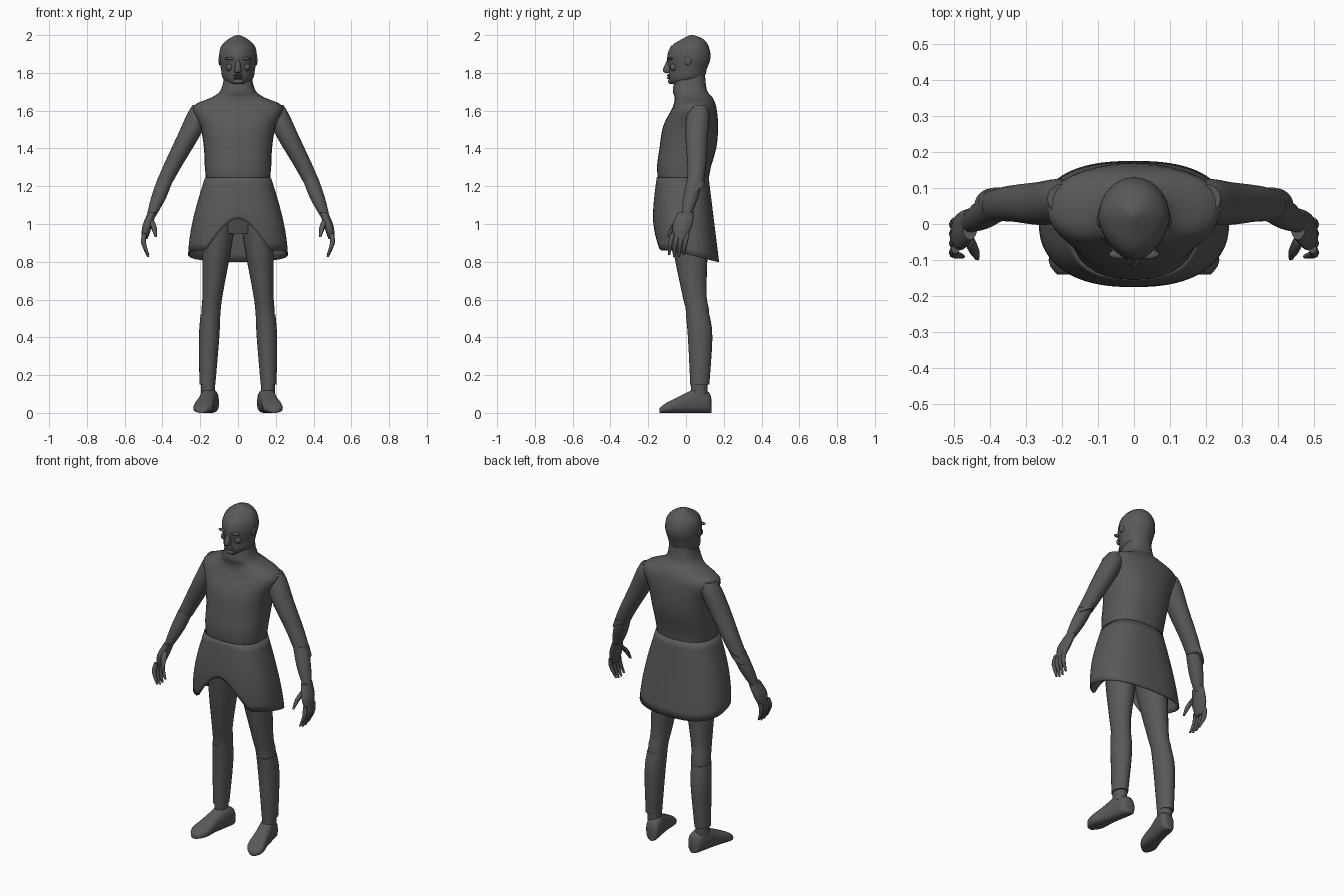
import bpy, bmesh, math
from mathutils import Vector

cube = bpy.data.objects.get("Cube")
if cube:
    bpy.data.objects.remove(cube)

GREY = (0.1, 0.1, 0.1, 1)
mat = bpy.data.materials.new("charcoal_grey")
mat.use_nodes = True
mat.diffuse_color = GREY
bsdf = next(n for n in mat.node_tree.nodes if n.type == 'BSDF_PRINCIPLED')
bsdf.inputs["Base Color"].default_value = GREY


def finish(name, bm, mirror=False):
    """Turn a bmesh into a smooth-shaded object, optionally mirrored across x."""
    bmesh.ops.recalc_face_normals(bm, faces=bm.faces)
    mesh = bpy.data.meshes.new(name)
    bm.to_mesh(mesh)
    bm.free()
    mesh.materials.append(mat)
    obj = bpy.data.objects.new(name, mesh)
    bpy.context.collection.objects.link(obj)
    bpy.ops.object.select_all(action='DESELECT')
    obj.select_set(True)
    bpy.context.view_layer.objects.active = obj
    bpy.ops.object.shade_smooth_by_angle(angle=math.radians(50))
    if mirror:
        obj.modifiers.new("Mirror", 'MIRROR')
    return obj


def power(value, exponent):
    return math.copysign(abs(value) ** exponent, value)


def bridge(bm, rings):
    count = len(rings[0])
    for lower, upper in zip(rings, rings[1:]):
        for i in range(count):
            j = (i + 1) % count
            bm.faces.new((lower[i], lower[j], upper[j], upper[i]))


def smooth_keys(keys, steps):
    """Pass a Catmull-Rom curve through the key sections."""
    keys = [Vector(k) for k in keys]
    padded = [keys[0], *keys, keys[-1]]
    result = []
    for a, b, c, d in zip(padded, padded[1:], padded[2:], padded[3:]):
        for step in range(steps):
            t = step / steps
            bend = (a - b * 2.5 + c * 2 - d / 2) + (b * 1.5 - c * 1.5 + d / 2 - a / 2) * t
            result.append(b + (c - a) * (t / 2) + bend * t * t)
    return result + [keys[-1]]


def ring(place, half, front, back, x=0):
    return place, half, front, back, x


def loft(name, keys, along='z', sides=24, steps=3, square=1, egg=0, slant=0, mirror=False):
    """Skin rounded sections; egg narrows the front, slant tips sections sideways."""
    bm = bmesh.new()
    rings = []
    for place, half, front, back, x in smooth_keys(keys, steps):
        verts = []
        for i in range(sides):
            angle = math.tau * i / sides
            c, s = power(math.cos(angle), square), power(math.sin(angle), square)
            dx = half * c * (1 + egg * min(s, 0))
            v = (front + back) / 2 + (back - front) / 2 * s
            co = (x + dx, v, place - slant * dx) if along == 'z' else (x + dx, place, v)
            verts.append(bm.verts.new(co))
        rings.append(verts)
    bridge(bm, rings)
    bm.faces.new(rings[0])
    bm.faces.new(rings[-1])
    return finish(name, bm, mirror)


def limb(name, path, deep=1, **options):
    """Mirrored pair of tubes through (x, y, z, radius) points."""
    keys = [ring(z, r, y - r * deep, y + r * deep, x) for x, y, z, r in path]
    loft(name, keys, mirror=True, **options)


def blob(name, place, size, mirror=False):
    bm = bmesh.new()
    bmesh.ops.create_uvsphere(bm, u_segments=12, v_segments=8, radius=1)
    for v in bm.verts:
        v.co = [p + s * c for p, s, c in zip(place, size, v.co)]
    finish(name, bm, mirror)


# Torso with sloping shoulders and neck
loft("torso", [
    ring(0.95, half=0.12, front=-0.06, back=0.11),
    ring(1.24, half=0.17, front=-0.15, back=0.12),
    ring(1.4, half=0.18, front=-0.14, back=0.16),
    ring(1.52, half=0.2, front=-0.12, back=0.17),
    ring(1.62, half=0.24, front=-0.07, back=0.16),
    ring(1.67, half=0.14, front=-0.06, back=0.14),
    ring(1.71, half=0.09, front=-0.07, back=0.11),
    ring(1.8, half=0.07, front=-0.05, back=0.1),
], sides=32, square=0.85)

# Head, narrower towards the face
loft("head", [
    ring(1.74, half=0.04, front=-0.08, back=0.01),
    ring(1.77, half=0.08, front=-0.09, back=0.09),
    ring(1.82, half=0.09, front=-0.09, back=0.11),
    ring(1.88, half=0.1, front=-0.1, back=0.13),
    ring(1.94, half=0.09, front=-0.08, back=0.12),
    ring(1.98, half=0.05, front=-0.02, back=0.09),
    ring(2, half=0.01, front=0.02, back=0.04),
], sides=28, egg=0.2)

# Face details
loft("nose", [
    ring(1.8, half=0.015, front=-0.11, back=-0.07),
    ring(1.815, half=0.018, front=-0.125, back=-0.07),
    ring(1.87, half=0.01, front=-0.1, back=-0.07),
], sides=10)
for name, height in (("upper_lip", 1.787), ("lower_lip", 1.774)):
    blob(name, (0, -0.086, height), (0.026, 0.016, 0.007))
blob("chin", (0, -0.08, 1.755), (0.03, 0.015, 0.014))
blob("brows", (0.04, -0.084, 1.875), (0.03, 0.014, 0.008), mirror=True)
blob("cheeks", (0.045, -0.065, 1.83), (0.02, 0.02, 0.02), mirror=True)
blob("ears", (0.096, 0.01, 1.865), (0.008, 0.02, 0.025), mirror=True)

# Upper arms, slanted elbow cuffs and forearms
limb("upper_arms", [
    (0.2, 0.07, 1.63, 0.04), (0.21, 0.065, 1.58, 0.06), (0.26, 0.057, 1.47, 0.06),
    (0.34, 0.057, 1.32, 0.05), (0.39, 0.05, 1.22, 0.043)])
limb("elbow_cuffs", [(0.38, 0.055, 1.25, 0.047), (0.394, 0.05, 1.21, 0.049)], slant=0.55)
limb("forearms", [(0.38, 0.05, 1.25, 0.042), (0.42, 0.025, 1.14, 0.04), (0.46, 0, 1.04, 0.024)])

# Hands: palm, four curled fingers and thumb
limb("palms", [(0.455, 0, 1.06, 0.022), (0.48, -0.02, 0.99, 0.026), (0.495, -0.03, 0.92, 0.016)],
     deep=2)
for i, finger in enumerate(("index", "middle", "ring", "little")):
    y = 0.026 * i - 0.07
    tip = 0.82 + 0.01 * abs(i - 1.5)
    limb(finger + "_fingers", [
        (0.495, y, 0.95, 0.012), (0.5, y - 0.012, 0.9, 0.013), (0.475, y - 0.02, tip, 0.006),
    ], sides=8)
limb("thumbs", [(0.46, -0.04, 1.02, 0.015), (0.445, -0.07, 0.98, 0.015), (0.435, -0.095, 0.93, 0.006)],
     sides=8)

# Legs and shin guards
limb("legs", [
    (0.1, 0.015, 1, 0.085), (0.115, 0.025, 0.84, 0.074), (0.135, 0.045, 0.62, 0.053),
    (0.145, 0.064, 0.5, 0.05), (0.16, 0.07, 0.09, 0.035)], deep=1.2)
limb("shin_guards", [
    (0.146, 0.062, 0.52, 0.052), (0.153, 0.075, 0.4, 0.054), (0.162, 0.073, 0.15, 0.042)], deep=1.2)

# Shoes, toes turned outward
loft("shoes", [
    ring(y, half, 0, top, x=0.165 - 0.2 * y) for y, half, top in (
        (0.135, 0.02, 0.07), (0.12, 0.04, 0.11), (0.06, 0.045, 0.13),
        (-0.01, 0.045, 0.1), (-0.1, 0.052, 0.055), (-0.14, 0.02, 0.025))
], along='y', square=0.75, mirror=True)


# Tunic skirt: flared shell with an arched front opening and a dipping back hem
def hem_height(x, s):
    if s < 0 and abs(x) < 0.17:
        return 0.86 + 0.17 * math.cos(math.pi / 2 * x / 0.17)
    return 0.86 if s < -0.5 else 0.84 - 0.04 * s


COLUMNS, ROWS, WAIST, DROP = 64, 10, 1.245, 0.445
bm = bmesh.new()
rings = []
for row in range(ROWS + 1):
    verts = []
    for i in range(COLUMNS):
        angle = math.tau * i / COLUMNS
        c, s = power(math.cos(angle), 0.8), power(math.sin(angle), 0.8)
        z = WAIST + (hem_height(0.26 * c, s) - WAIST) * row / ROWS
        t = (WAIST - z) / DROP
        half = 0.175 + 0.09 * math.sin(math.pi / 2 * t)
        front = -0.155 - 0.02 * math.sin(math.pi * t)
        back = 0.12 + 0.055 * t
        y = (front + back) / 2 + (back - front) / 2 * s
        verts.append(bm.verts.new((half * c, y, z)))
    rings.append(verts)
bridge(bm, rings)
skirt = finish("tunic_skirt", bm)
cloth = skirt.modifiers.new("Cloth thickness", 'SOLIDIFY')
cloth.thickness = 0.006
